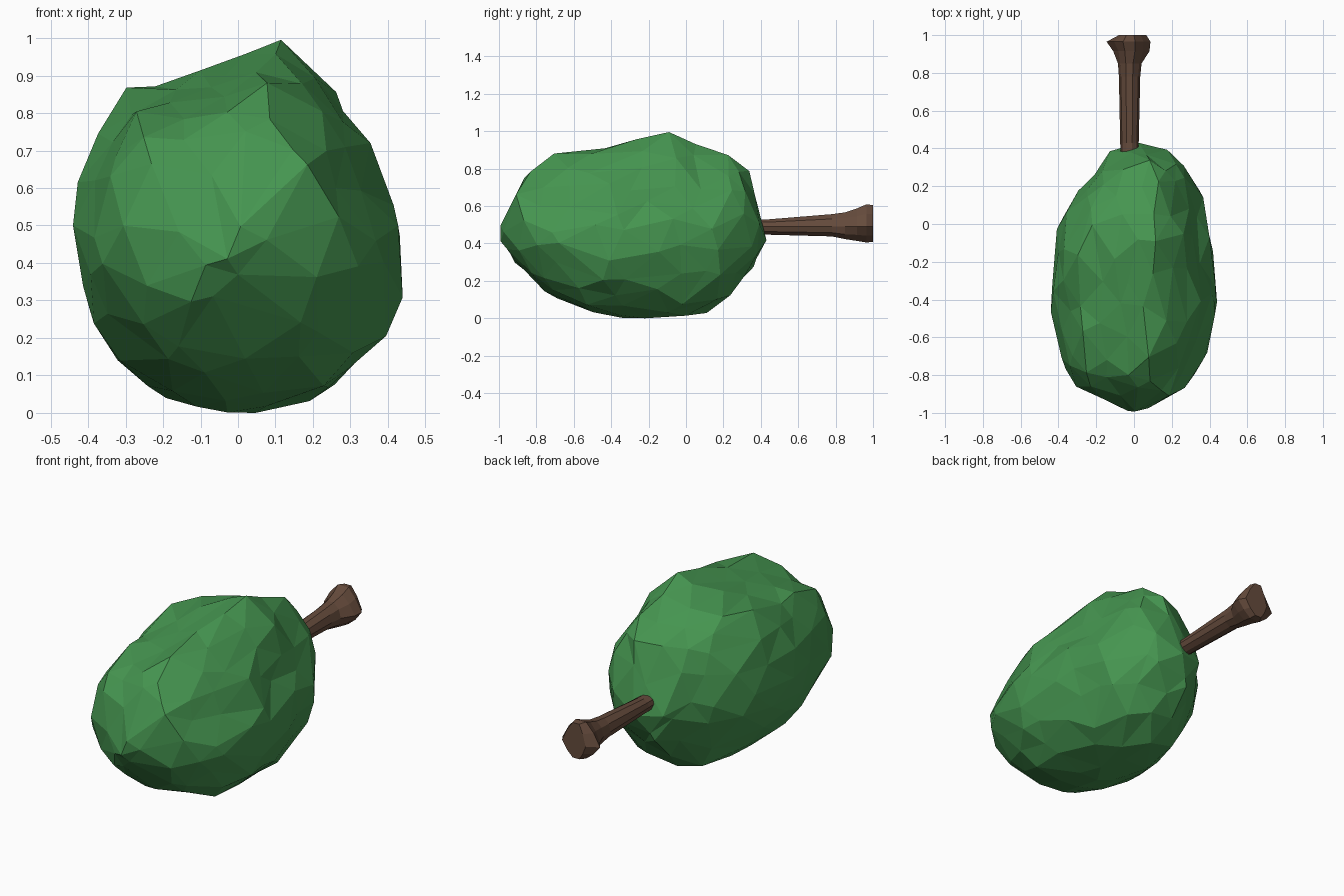
import bpy, bmesh, math, random
from mathutils import Vector

if "Cube" in bpy.data.objects:
    bpy.data.objects.remove(bpy.data.objects["Cube"])

random.seed(4)


def lerp_table(table, t):
    if t <= table[0][0]:
        return table[0][1]
    for (a, va), (b, vb) in zip(table, table[1:]):
        if t <= b:
            return va + (vb - va) * (t - a) / (b - a)
    return table[-1][1]


def finish(bm, name, color):
    bmesh.ops.recalc_face_normals(bm, faces=bm.faces)
    mesh = bpy.data.meshes.new(name)
    bm.to_mesh(mesh)
    bm.free()
    mat = bpy.data.materials.new(name + "_colour")
    mat.diffuse_color = (*color, 1)
    mat.use_nodes = True
    mat.node_tree.nodes["Principled BSDF"].inputs["Base Color"].default_value = mat.diffuse_color
    mesh.materials.append(mat)
    obj = bpy.data.objects.new(name, mesh)
    bpy.context.collection.objects.link(obj)
    return obj


# Foliage outlines along y: top, bottom, left and right limits
TOP = [(-1, .40), (-.95, .71), (-.83, .82), (-.57, .91), (-.3, .96), (-.12, 1.01),
       (0, .97), (.31, .85), (.38, .67), (.43, .42)]
BOTTOM = [(-1, .40), (-.92, .29), (-.88, .22), (-.72, .12), (-.45, .02), (-.2, 0),
          (.09, .01), (.33, .22), (.39, .29), (.43, .42)]
LEFT = [(-1, -.03), (-.9, -.28), (-.78, -.36), (-.52, -.43), (-.3, -.455), (0, -.42),
        (.2, -.27), (.4, -.12), (.43, .03)]
RIGHT = [(-1, -.03), (-.9, .26), (-.72, .36), (-.5, .455), (0, .40), (.23, .34),
         (.39, .19), (.43, .03)]
# Front silhouette, used as the cross-section
SECTION = [(.455, .48), (.375, .66), (.355, .76), (.27, .88), (.1, 1.01), (0, .95),
           (-.2, .89), (-.29, .88), (-.385, .74), (-.44, .57), (-.455, .4),
           (-.35, .165), (-.12, .01), (.03, 0), (.25, .04), (.385, .2), (.45, .36)]
POLAR = []
for x, z in SECTION:
    u, v = x / .455, (z - .5) / .5
    POLAR.append((math.atan2(v, u) % math.tau, math.hypot(u, v)))
POLAR.sort()
POLAR = [(POLAR[-1][0] - math.tau, POLAR[-1][1])] + POLAR + [(POLAR[0][0] + math.tau, POLAR[0][1])]

# Shallow hollows: centre, radius, depth
DENTS = [(Vector((-.12, -.9, .68)), .2, .05), (Vector((.0, -.75, .28)), .2, .04),
         (Vector((.0, -.35, .95)), .2, .03), (Vector((.33, .1, .75)), .2, .03)]

bm = bmesh.new()
bmesh.ops.create_icosphere(bm, subdivisions=3, radius=1)
middle = Vector((0, -.285, .5))
for v in bm.verts:
    n = v.co.normalized()
    n = (n + Vector([random.uniform(-.09, .09) for _ in range(3)])).normalized()
    y = -.285 + .715 * n.y
    a = math.atan2(n.z, n.x) % math.tau
    r = lerp_table(POLAR, a)
    u, w = r * math.cos(a), r * math.sin(a)
    top, bot = lerp_table(TOP, y), lerp_table(BOTTOM, y)
    lef, rig = lerp_table(LEFT, y), lerp_table(RIGHT, y)
    p = Vector(((lef + rig) / 2 + u * (rig - lef) / 2, y, (top + bot) / 2 + w * (top - bot) / 2))
    inward = (middle - p).normalized()
    for c, rad, depth in DENTS:
        p += inward * depth * max(0, 1 - (p - c).length / rad)
    p += inward * random.uniform(-.012, .02)
    p.x = max(-.455, min(.455, p.x))
    p.y = max(-1, min(.43, p.y))
    p.z = max(0, min(1.01, p.z))
    v.co = p
finish(bm, "foliage", (.06, .30, .08))

# Trunk: rings along y as (y, left, right, bottom, top), flaring into roots
RINGS = [(.3, -.07, .02, .445, .53), (.43, -.073, .025, .445, .53), (.78, -.08, .033, .435, .56),
         (.85, -.085, .04, .42, .57), (.915, -.11, .082, .40, .605),
         (.965, -.145, .087, .39, .63), (1.0, -.08, .065, .395, .625)]
SIDES = 10
bm = bmesh.new()
loops = []
for i, (y, x0, x1, z0, z1) in enumerate(RINGS):
    loop = []
    for k in range(SIDES):
        a = math.tau * k / SIDES
        c, s = math.cos(a), math.sin(a)
        pinch = 1 - (.18 * abs(math.sin(2 * a)) if i > 3 else 0)
        x = -.025 + c * pinch * (x1 + .025 if c > 0 else -.025 - x0)
        z = .49 + s * pinch * (z1 - .49 if s > 0 else .49 - z0)
        loop.append(bm.verts.new((x, y, z)))
    loops.append(loop)
for a, b in zip(loops, loops[1:]):
    for k in range(SIDES):
        j = (k + 1) % SIDES
        bm.faces.new((a[k], a[j], b[j], b[k]))
bm.faces.new(loops[0])
bm.faces.new(loops[-1])
finish(bm, "trunk", (.13, .07, .045))
